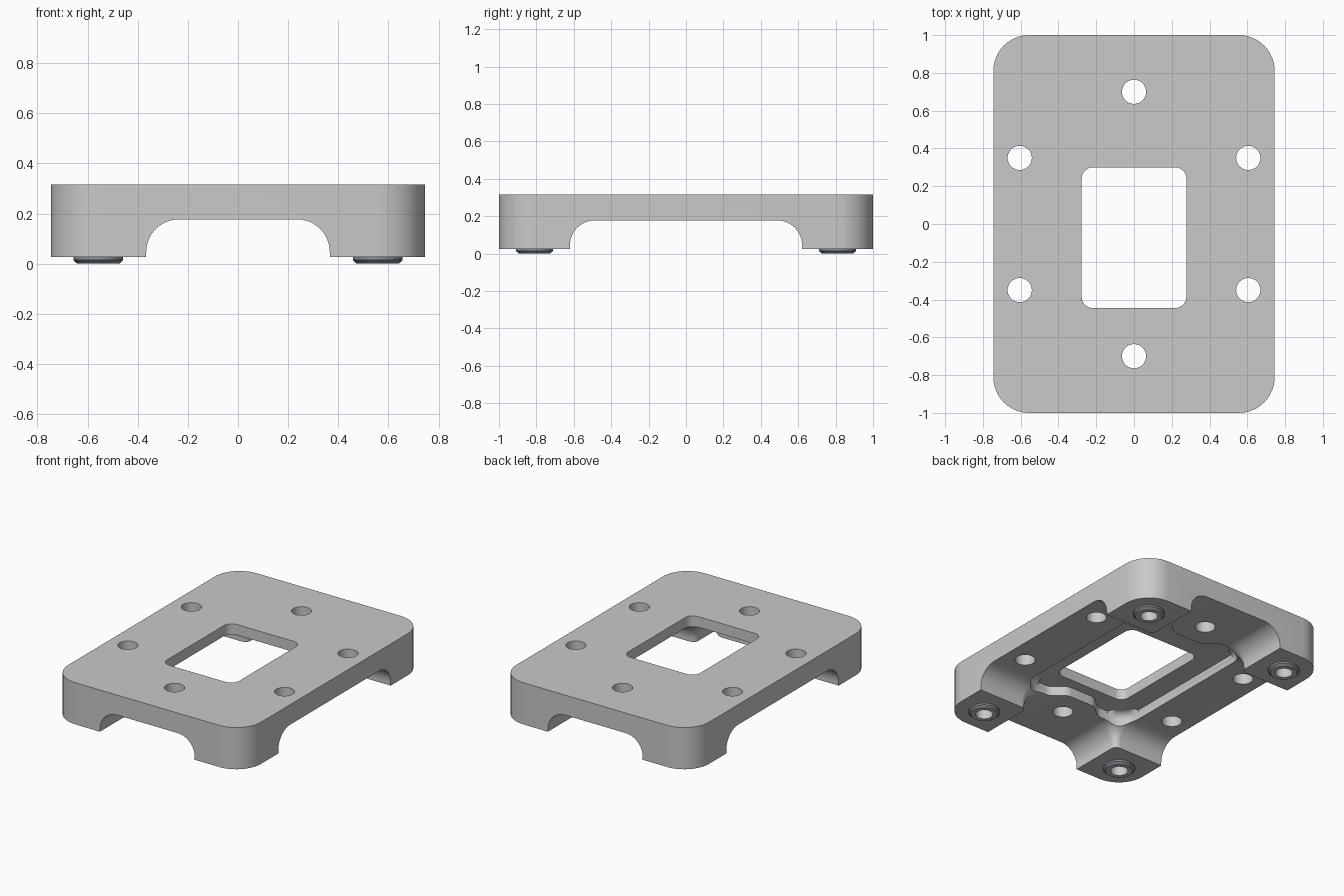
import bpy, bmesh, math
from mathutils import Vector

cube = bpy.data.objects.get("Cube")
if cube:
    bpy.data.objects.remove(cube)


def material(name, rgb):
    m = bpy.data.materials.new(name)
    m.use_nodes = True
    m.diffuse_color = (*rgb, 1)
    m.node_tree.nodes["Principled BSDF"].inputs["Base Color"].default_value = (*rgb, 1)
    return m


GREY = material("machined grey", (0.585, 0.585, 0.585))
STEEL = material("steel blue grey", (0.24, 0.27, 0.30))


def rounded(corners, steps=10):
    """Outline with every corner (x, y, radius) replaced by an arc."""
    out = []
    for i, (x, y, r) in enumerate(corners):
        p = Vector((x, y))
        a = (Vector(corners[i - 1][:2]) - p).normalized()
        b = (Vector(corners[(i + 1) % len(corners)][:2]) - p).normalized()
        half = a.angle(b) / 2
        centre = p + (a + b).normalized() * r / math.sin(half)
        start = p + a * r / math.tan(half) - centre
        end = p + b * r / math.tan(half) - centre
        sweep = start.angle_signed(end)
        for k in range(steps + 1):
            t = -sweep * k / steps
            c, s = math.cos(t), math.sin(t)
            out.append(centre + Vector((start.x * c - start.y * s, start.x * s + start.y * c)))
    return out


def rect(x0, x1, y0, y1, r):
    return rounded([(x1, y1, r), (x0, y1, r), (x0, y0, r), (x1, y0, r)])


def circle(x, y, r, n=40):
    return [Vector((x + r * math.cos(math.tau * i / n), y + r * math.sin(math.tau * i / n)))
            for i in range(n)]


def loft(name, layers, soft_top=0):
    """Closed solid through (outline, z) layers."""
    bm = bmesh.new()
    rings = [[bm.verts.new((p.x, p.y, z)) for p in line] for line, z in layers]
    bm.faces.new(rings[0][::-1])
    top = bm.faces.new(rings[-1])
    for lo, hi in zip(rings, rings[1:]):
        for i in range(len(lo)):
            j = (i + 1) % len(lo)
            bm.faces.new((lo[i], lo[j], hi[j], hi[i]))
    if soft_top:
        bmesh.ops.bevel(bm, geom=top.edges[:], offset=soft_top, segments=6,
                        profile=0.5, affect='EDGES')
    bmesh.ops.recalc_face_normals(bm, faces=bm.faces)
    me = bpy.data.meshes.new(name)
    bm.to_mesh(me)
    bm.free()
    me.materials.append(GREY)
    ob = bpy.data.objects.new(name, me)
    bpy.context.collection.objects.link(ob)
    return ob


def cut(target, tool):
    """Subtract the tool and discard it."""
    mod = target.modifiers.new("cut", 'BOOLEAN')
    mod.operation, mod.solver, mod.object = 'DIFFERENCE', 'EXACT', tool
    bpy.context.view_layer.objects.active = target
    bpy.ops.object.modifier_apply(modifier=mod.name)
    bpy.data.objects.remove(tool)


def smooth(ob):
    bpy.ops.object.select_all(action='DESELECT')
    ob.select_set(True)
    bpy.context.view_layer.objects.active = ob
    bpy.ops.object.shade_smooth_by_angle(angle=math.radians(30))


BASE, UNDER, TOP = 0.026, 0.177, 0.317
FILLET = 0.13
SIGNS = [(sx, sy) for sx in (-1, 1) for sy in (-1, 1)]

# Base plate block with rounded corners
outline = rect(-0.745, 0.745, -1, 1, 0.19)
plate = loft("base_plate", [(outline, BASE), (outline, TOP)])


# Clearance under the plate, leaving four flared feet
def foot_outline(sx, sy, grow):
    r = 0.04 + grow
    xs = sorted((sx * (0.366 - grow), sx * 1.5))
    ys = sorted((sy * (0.62 - grow), sy * 1.5))
    return rect(*xs, *ys, r)


box = rect(-1.2, 1.2, -1.3, 1.3, 0.05)
clearance = loft("clearance_cutter", [(box, -0.1), (box, UNDER)])
for sx, sy in SIGNS:
    layers = [(foot_outline(sx, sy, 0), -0.2)]
    for k in range(13):
        t = math.pi / 2 * k / 12
        layers.append((foot_outline(sx, sy, FILLET * (1 - math.cos(t))),
                       UNDER - FILLET + FILLET * math.sin(t)))
    layers.append((foot_outline(sx, sy, FILLET), 0.25))
    cut(clearance, loft("foot_core", layers))
cut(plate, clearance)

# Underside pocket, waisted around the two centre holes
half = [(0.425, 0.6, 0.14), (0.2, 0.6, 0.08), (0.11, 0.52, 0.08)]
back = half + [(-x, y, r) for x, y, r in half[::-1]]
pocket = rounded(back + [(-x, -y, r) for x, y, r in back], 8)
cut(plate, loft("pocket_cutter", [(pocket, 0.02), (pocket, 0.243)], soft_top=0.05))

# Window through the plate
window = rect(-0.277, 0.277, -0.445, 0.3, 0.06)
cut(plate, loft("window_cutter", [(window, -0.1), (window, 0.5)]))

# Six through holes
holes = [(0, 0.7), (0, -0.7)] + [(sx * 0.605, sy * 0.35) for sx, sy in SIGNS]
for x, y in holes:
    ring = circle(x, y, 0.064)
    cut(plate, loft("hole_cutter", [(ring, -0.1), (ring, 0.5)]))

# Chamfered foot bushings with blind bores
for sx, sy in SIGNS:
    x, y = sx * 0.557, sy * 0.81
    bore = circle(x, y, 0.055)
    cut(plate, loft("bore_cutter", [(bore, -0.1), (bore, 0.2)]))
    name = ("back" if sy > 0 else "front") + ("_left" if sx > 0 else "_right") + "_bushing"
    bushing = loft(name, [(circle(x, y, 0.084), 0), (circle(x, y, 0.099), 0.014),
                          (circle(x, y, 0.099), BASE)])
    cut(bushing, loft("bore_cutter", [(bore, -0.1), (bore, 0.2)]))
    # Steel rim around a plain grey face and bore
    bushing.data.materials.append(STEEL)
    for face in bushing.data.polygons:
        reach = math.hypot(face.center.x - x, face.center.y - y)
        if reach > 0.08 and abs(face.normal.z) < 0.95:
            face.material_index = 1
    smooth(bushing)

smooth(plate)
